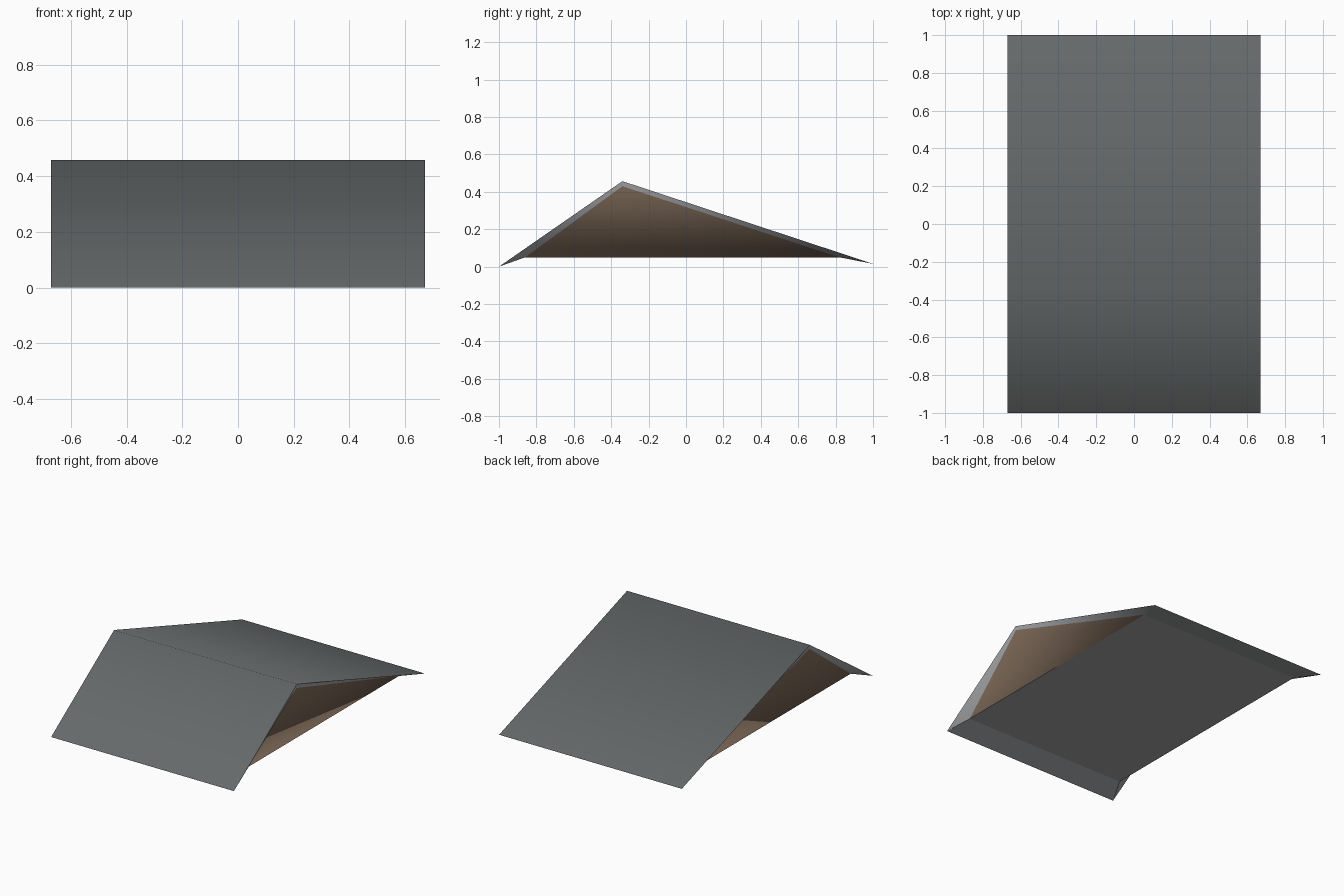
import bpy

if "Cube" in bpy.data.objects:
    bpy.data.objects.remove(bpy.data.objects["Cube"])

HALF = 0.67          # half length of the roof
INSET = 0.065        # how far the gable foot sits inside the roof edge
FRONT, RIDGE, BACK = (-1.0, 0.0), (-0.34, 0.457), (1.0, 0.015)
FOOT_F, PEAK, FOOT_B = (-0.86, 0.05), (-0.34, 0.43), (0.82, 0.05)


def material(name, rgb):
    m = bpy.data.materials.new(name)
    m.diffuse_color = (*rgb, 1)
    m.use_nodes = True
    m.node_tree.nodes["Principled BSDF"].inputs["Base Color"].default_value = m.diffuse_color
    return m


slate = material("slate grey", (0.133, 0.144, 0.144))
light = material("light grey trim", (0.375, 0.385, 0.395))
wood = material("brown wood", (0.225, 0.155, 0.107))


def pt(x, yz):
    return (x, yz[0], yz[1])


def part(name, verts, faces, mat, smooth=False):
    me = bpy.data.meshes.new(name)
    me.from_pydata(verts, [], faces)
    me.materials.append(mat)
    for p in me.polygons:
        p.use_smooth = smooth
    ob = bpy.data.objects.new(name, me)
    bpy.context.collection.objects.link(ob)
    return ob


def tris(side, *faces):
    """Wind faces given for the +x side, reversed for the -x side."""
    return [f if side > 0 else f[::-1] for f in faces]


# Two roof slopes meeting softly at the ridge
part("roof_slopes",
     [pt(x, p) for p in (FRONT, RIDGE, BACK) for x in (-HALF, HALF)],
     [(0, 1, 3, 2), (2, 3, 5, 4)], slate, True)

# Flat underside with the two tapered eaves
inner = HALF - INSET
part("underside",
     [pt(s * w, p) for p, w in ((FRONT, HALF), (FOOT_F, inner),
                                (FOOT_B, inner), (BACK, HALF)) for s in (-1, 1)],
     [(0, 2, 3, 1), (2, 4, 5, 3), (4, 6, 7, 5)], light)

# Gable ends: leaning wooden wall framed by bevelled light edge strips
for side, label in ((1, "right"), (-1, "left")):
    o, i = side * HALF, side * inner
    verts = [pt(o, FRONT), pt(i, FOOT_F), pt(o - side * 0.003, PEAK),
             pt(o, RIDGE), pt(i, FOOT_B), pt(o, BACK)]
    gable = part("gable_" + label, verts,
                 tris(side, (1, 4, 2), (0, 1, 2), (0, 2, 3), (2, 4, 3), (3, 4, 5)),
                 light, True)
    gable.data.materials.append(wood)
    gable.data.polygons[0].material_index = 1      # the wall itself
